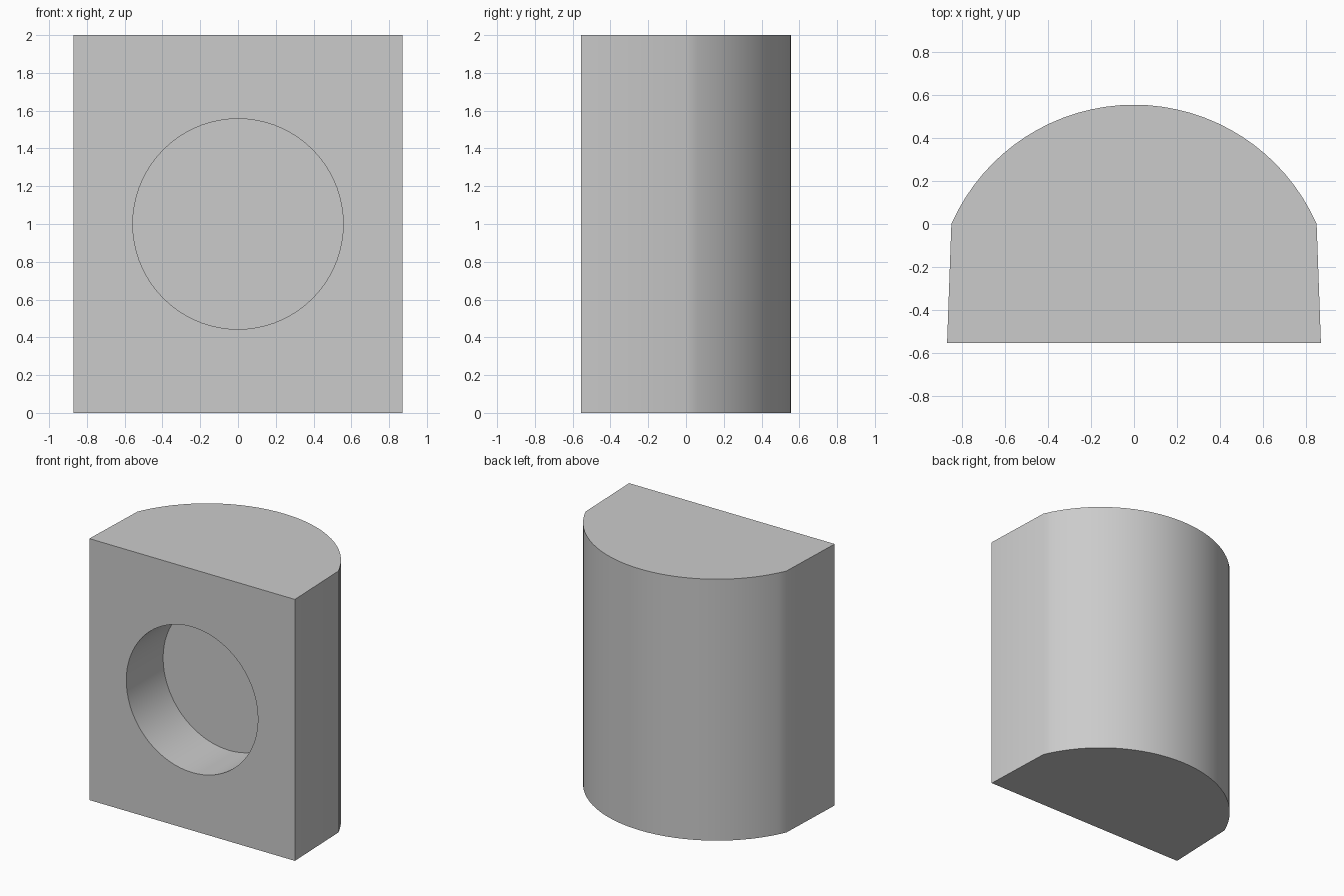
import bpy, bmesh
from math import sin, cos, asin, radians

cube = bpy.data.objects.get("Cube")
if cube:
    bpy.data.objects.remove(cube, do_unlink=True)

HEIGHT = 2.0
FRONT, BACK = -0.555, 0.555
FRONT_HALF, ARC_HALF = 0.87, 0.85
POCKET_RADIUS, POCKET_DEPTH = 0.557, 0.445

grey = bpy.data.materials.new("light grey")
grey.use_nodes = True
colour = (0.6, 0.6, 0.6, 1)
grey.diffuse_color = colour
grey.node_tree.nodes["Principled BSDF"].inputs["Base Color"].default_value = colour


def extrude_profile(name, points, offset):
    """Solid made by sweeping a closed outline along an offset."""
    bm = bmesh.new()
    face = bm.faces.new([bm.verts.new(p) for p in points])
    result = bmesh.ops.extrude_face_region(bm, geom=[face], use_keep_orig=True)
    moved = [g for g in result["geom"] if isinstance(g, bmesh.types.BMVert)]
    bmesh.ops.translate(bm, verts=moved, vec=offset)
    bmesh.ops.recalc_face_normals(bm, faces=bm.faces)
    mesh = bpy.data.meshes.new(name)
    bm.to_mesh(mesh)
    bm.free()
    mesh.materials.append(grey)
    obj = bpy.data.objects.new(name, mesh)
    bpy.context.collection.objects.link(obj)
    return obj


# Block: flat front, slightly tapered sides, round back
radius = (ARC_HALF ** 2 + BACK ** 2) / (2 * BACK)
half_angle = asin(ARC_HALF / radius)
steps = 32
outline = [(-FRONT_HALF, FRONT, 0), (FRONT_HALF, FRONT, 0)]
for i in range(steps + 1):
    a = half_angle * (1 - 2 * i / steps)
    outline.append((radius * sin(a), BACK - radius + radius * cos(a), 0))
block = extrude_profile("block_with_pocket", outline, (0, 0, HEIGHT))

# Round blind pocket in the front
margin = 0.1
circle = [(POCKET_RADIUS * cos(radians(a)), FRONT - margin,
           HEIGHT / 2 + POCKET_RADIUS * sin(radians(a))) for a in range(0, 360, 5)]
cutter = extrude_profile("pocket_cutter", circle, (0, POCKET_DEPTH + margin, 0))
cutter.hide_render = True

cut = block.modifiers.new("pocket", 'BOOLEAN')
cut.operation = 'DIFFERENCE'
cut.solver = 'EXACT'
cut.object = cutter

bpy.ops.object.select_all(action='DESELECT')
block.select_set(True)
bpy.context.view_layer.objects.active = block
bpy.ops.object.modifier_apply(modifier=cut.name)
bpy.data.objects.remove(cutter, do_unlink=True)
bpy.ops.object.shade_smooth_by_angle(angle=radians(30))
